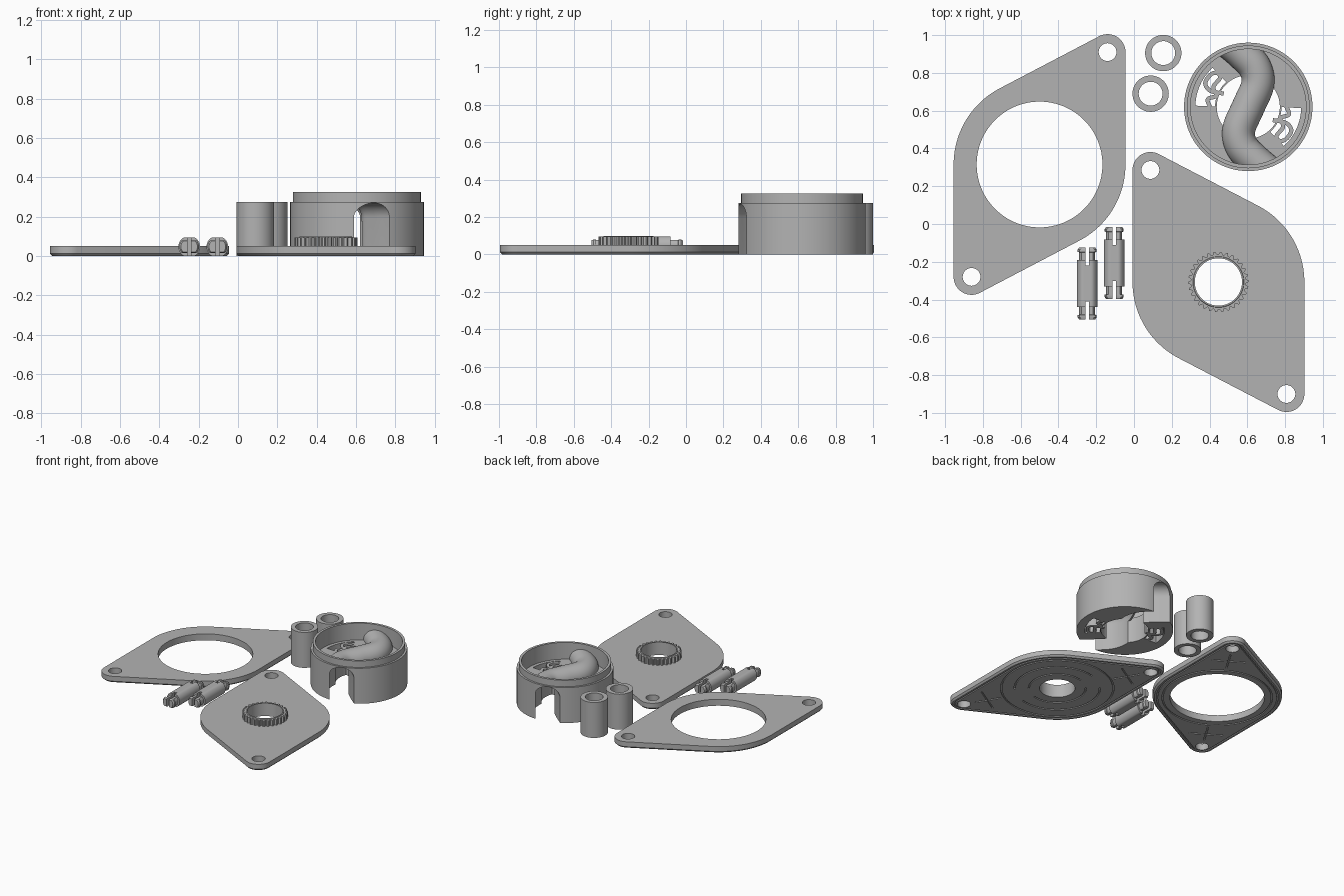
import bpy, bmesh
from math import sin, cos, pi, tau, atan2, radians
from mathutils import Vector as V

if "Cube" in bpy.data.objects:
    bpy.data.objects.remove(bpy.data.objects["Cube"], do_unlink=True)

grey = bpy.data.materials.new("plain grey")
grey.use_nodes = True
grey.diffuse_color = (0.45, 0.45, 0.45, 1)
grey.node_tree.nodes["Principled BSDF"].inputs["Base Color"].default_value = (0.45, 0.45, 0.45, 1)


def loft(name, layers, closed=False):
    """Skin a stack of equal rings; close it into a tube wall or cap the ends."""
    bm = bmesh.new()
    rings = [[bm.verts.new(p) for p in ring] for ring in layers]
    n = len(rings[0])
    pairs = list(zip(rings, rings[1:]))
    if closed:
        pairs.append((rings[-1], rings[0]))
    else:
        bm.faces.new(rings[0])
        bm.faces.new(rings[-1])
    for a, b in pairs:
        for i in range(n):
            j = (i + 1) % n
            bm.faces.new((a[i], a[j], b[j], b[i]))
    bmesh.ops.recalc_face_normals(bm, faces=bm.faces)
    me = bpy.data.meshes.new(name)
    bm.to_mesh(me)
    bm.free()
    ob = bpy.data.objects.new(name, me)
    bpy.context.scene.collection.objects.link(ob)
    return ob


def outline(circles, inset, z, n=128):
    """Rounded convex outline wrapped round a few circles."""
    pts = []
    for i in range(n):
        d = V((cos(tau * i / n), sin(tau * i / n)))
        c, r = max(circles, key=lambda k: V(k[0]).dot(d) + k[1])
        p = V(c) + d * (r - inset)
        pts.append((p.x, p.y, z))
    return pts


def disc(name, c, steps, closed=False):
    return loft(name, [outline([(c, r)], 0, z, 96) for r, z in steps], closed)


def smooth_path(pts, steps=8):
    """Catmull-Rom curve through plan points."""
    p = [V(q) for q in pts]
    p = [2 * p[0] - p[1]] + p + [2 * p[-1] - p[-2]]
    out = []
    for a, b, c, d in zip(p, p[1:], p[2:], p[3:]):
        for i in range(steps):
            t = i / steps
            out.append(0.5 * (2 * b + (c - a) * t + (2 * a - 5 * b + 4 * c - d) * t * t
                              + (3 * b - a - 3 * c + d) * t ** 3))
    return out + [p[-2]]


def sweep(name, path, profile):
    """Carry a (side, height) profile along a plan path."""
    layers = []
    for i, p in enumerate(path):
        t = (path[min(i + 1, len(path) - 1)] - path[max(i - 1, 0)]).normalized()
        layers.append([(p.x - t.y * u, p.y + t.x * u, z) for u, z in profile])
    return loft(name, layers)


def bar(w, z0, z1):
    return [(-w, z0), (w, z0), (w, z1), (-w, z1)]


def boolean(ob, tool, op="DIFFERENCE"):
    tool.hide_render = True
    mod = ob.modifiers.new("cut", "BOOLEAN")
    mod.operation, mod.solver, mod.object = op, "EXACT", tool
    bpy.context.view_layer.update()
    dg = bpy.context.evaluated_depsgraph_get()
    me = bpy.data.meshes.new_from_object(ob.evaluated_get(dg))
    ob.modifiers.clear()
    ob.data = me
    bpy.data.objects.remove(tool, do_unlink=True)


def finish(ob):
    ob.data.materials.clear()
    ob.data.materials.append(grey)
    for o in bpy.context.selected_objects:
        o.select_set(False)
    ob.select_set(True)
    bpy.context.view_layer.objects.active = ob
    bpy.ops.object.shade_smooth_by_angle(angle=radians(30))


def plate(name, centre, tip, hole, rings, arcs):
    """Two-eared flange with holes and shallow grooves underneath."""
    c, tip = V(centre), V(tip)
    ears = [c + tip, c - tip]
    shape = [(c, 0.455)] + [(e, 0.095) for e in ears]
    ob = loft(name, [outline(shape, i, z) for i, z in ((0.012, 0), (0, 0.012), (0, 0.05))])
    boolean(ob, disc("cutter", c, [(hole, -0.1), (hole, 0.2)]))
    for e in ears:
        boolean(ob, disc("cutter", e, [(0.047, -0.1), (0.047, 0.2)]))
    # outline groove and full ring grooves
    boolean(ob, loft("cutter", [outline(shape, i, z) for i, z in
                                ((0.026, -0.01), (0.026, 0.008), (0.036, 0.008), (0.036, -0.01))], True))
    for r in rings:
        boolean(ob, disc("cutter", c, [(r, -0.01), (r, 0.008), (r - 0.01, 0.008), (r - 0.01, -0.01)], True))
    axis = tip.normalized()
    side = V((-axis.y, axis.x))
    heading = atan2(tip.y, tip.x)
    groove = bar(0.005, -0.01, 0.008)
    for s in (1, -1):
        # spoke and cross groove in each ear
        spoke = [c + axis * s * 0.42, c + axis * s * 0.61]
        cross = [c + axis * s * 0.52 + side * k for k in (-0.12, 0.12)]
        for path in (spoke, cross):
            boolean(ob, sweep("cutter", path, groove))
        # broken arcs round the centre
        for r in arcs:
            path = [c + V((cos(a), sin(a))) * r * s for a in
                    [heading + 0.3 + (pi - 0.6) * i / 32 for i in range(33)]]
            boolean(ob, sweep("cutter", path, groove))
    finish(ob)


plate("ring_plate", (-0.5, 0.315), (0.36, 0.595), 0.333, [0.39], [])
plate("gear_plate", (0.447, -0.307), (-0.36, 0.593), 0.125, [0.4], [0.2, 0.3])

# toothed collar on the gear plate
gc, teeth = V((0.447, -0.307)), 30


def collar_ring(inner, z):
    pts = []
    for i in range(teeth * 4):
        r = inner or (0.16 if i % 4 < 2 else 0.145)
        a = tau * i / (teeth * 4)
        pts.append((gc.x + r * cos(a), gc.y + r * sin(a), z))
    return pts


finish(loft("toothed_collar", [collar_ring(0, 0.045), collar_ring(0, 0.095),
                               collar_ring(0.135, 0.095), collar_ring(0.133, 0.1),
                               collar_ring(0.125, 0.1), collar_ring(0.125, 0.045)], True))

# spacer tubes
for name, c in (("back_spacer", (0.155, 0.905)), ("front_spacer", (0.088, 0.69))):
    finish(disc(name, c, [(0.096, 0), (0.096, 0.275), (0.063, 0.275), (0.063, 0)], True))

# round housing with stepped rim, open centre and side pockets
hc = V((0.605, 0.62))
FLOOR = 0.195
housing = disc("housing", hc, [(0.34, 0), (0.34, 0.275), (0.325, 0.275), (0.325, 0.325),
                               (0.306, 0.325), (0.306, FLOOR)])
boolean(housing, disc("cutter", hc, [(0.167, -0.1), (0.167, 0.4)]))
for turn in (0, pi):
    arc = [hc + V((cos(a), sin(a))) * 0.228 for a in
           [turn + radians(132 + 47 * i / 12) for i in range(13)]]
    boolean(housing, sweep("cutter", arc, bar(0.052, -0.1, 0.4)))

# winding passage: raised arched roof, hollow below, open through the wall
half = [(0.05, 0.12), (0.034, 0.21), (-0.03, 0.28), (-0.10, 0.34), (-0.16, 0.39)]
winding = [(-x, -y) for x, y in reversed(half)] + [(0, 0)] + half
path = [hc + p for p in smooth_path(winding)]


def arch(r, base):
    return [(-r, base)] + [(-r * cos(pi * i / 20), FLOOR + r * sin(pi * i / 20))
                           for i in range(21)] + [(r, base)]


roof = sweep("roof", path, arch(0.087, FLOOR - 0.02))
boolean(roof, disc("cutter", hc, [(0.315, 0), (0.315, 0.5)]), "INTERSECT")
boolean(housing, roof, "UNION")
boolean(housing, sweep("cutter", path, arch(0.075, -0.1)))
finish(housing)

# serpentine springs in the pockets
spring = [(-0.13, 0.07), (-0.20, 0.085), (-0.228, 0.125), (-0.20, 0.17), (-0.165, 0.18),
          (-0.15, 0.153), (-0.185, 0.105), (-0.17, 0.06), (-0.215, 0.04), (-0.20, -0.005)]
for name, s in (("right_spring", 1), ("left_spring", -1)):
    line = [hc + p * s for p in smooth_path(spring, 6)]
    finish(sweep(name, line, bar(0.011, 0, FLOOR)))


# snap pins lying along y, split at both ends
def pin_ring(c, r, flat, y):
    return [(c.x + r * cos(tau * i / 40), c.y + y,
             0.0475 + max(-flat, min(flat, r * sin(tau * i / 40)))) for i in range(40)]


half_pin = [(0.055, 0.0475, 0.125), (0.042, 0.03, 0.125), (0.042, 0.03, 0.165),
            (0.05, 0.032, 0.167), (0.05, 0.032, 0.18), (0.042, 0.028, 0.191)]
for name, c in (("right_pin", V((-0.248, -0.315))), ("left_pin", V((-0.105, -0.207)))):
    steps = [(r, f, -y) for r, f, y in reversed(half_pin)] + half_pin
    pin = loft(name, [pin_ring(c, *s) for s in steps])
    for s in (1, -1):
        slot = [c + V((0, 0.095 * s)), c + V((0, 0.25 * s))]
        boolean(pin, sweep("cutter", slot, bar(0.01, -0.1, 0.2)))
    finish(pin)
